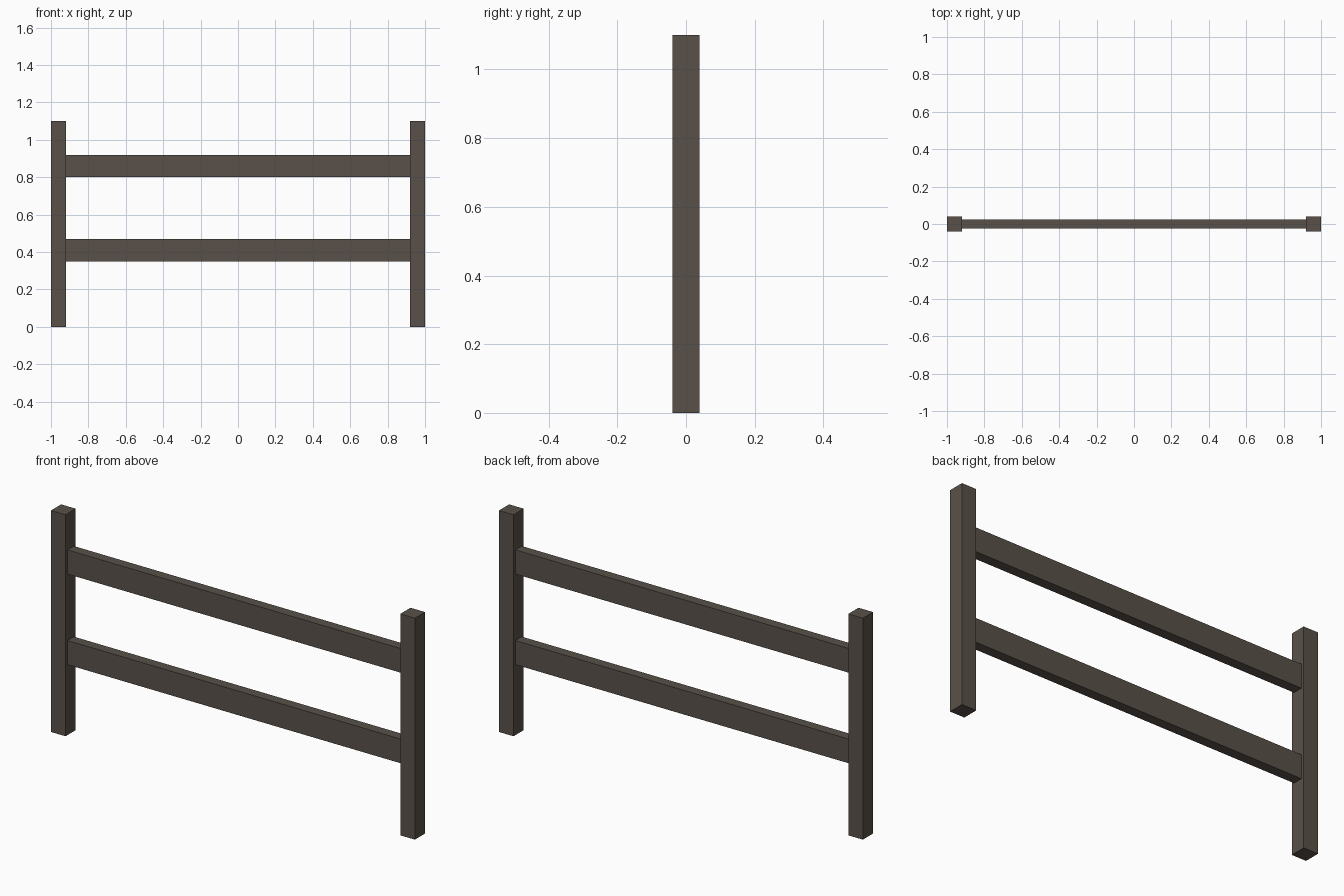
import bpy

if "Cube" in bpy.data.objects:
    bpy.data.objects.remove(bpy.data.objects["Cube"])

wood = bpy.data.materials.new("dark_wood")
wood.diffuse_color = (0.10, 0.083, 0.068, 1)
wood.use_nodes = True
wood.node_tree.nodes["Principled BSDF"].inputs["Base Color"].default_value = wood.diffuse_color


def box(name, size, center):
    bpy.ops.mesh.primitive_cube_add(size=1, location=center)
    obj = bpy.context.object
    obj.name = name
    obj.scale = size
    bpy.ops.object.transform_apply(location=False, rotation=False, scale=True)
    obj.data.materials.append(wood)
    return obj


POST = 0.08
HEIGHT = 1.1

# Square posts at both ends
for side, x in (("left", -1 + POST / 2), ("right", 1 - POST / 2)):
    box(f"{side}_post", (POST, POST, HEIGHT), (x, 0, HEIGHT / 2))

# Horizontal rails between the posts
for level, z in (("lower", 0.41), ("upper", 0.86)):
    box(f"{level}_rail", (2 - 2 * POST, 0.05, 0.12), (0, 0, z))
